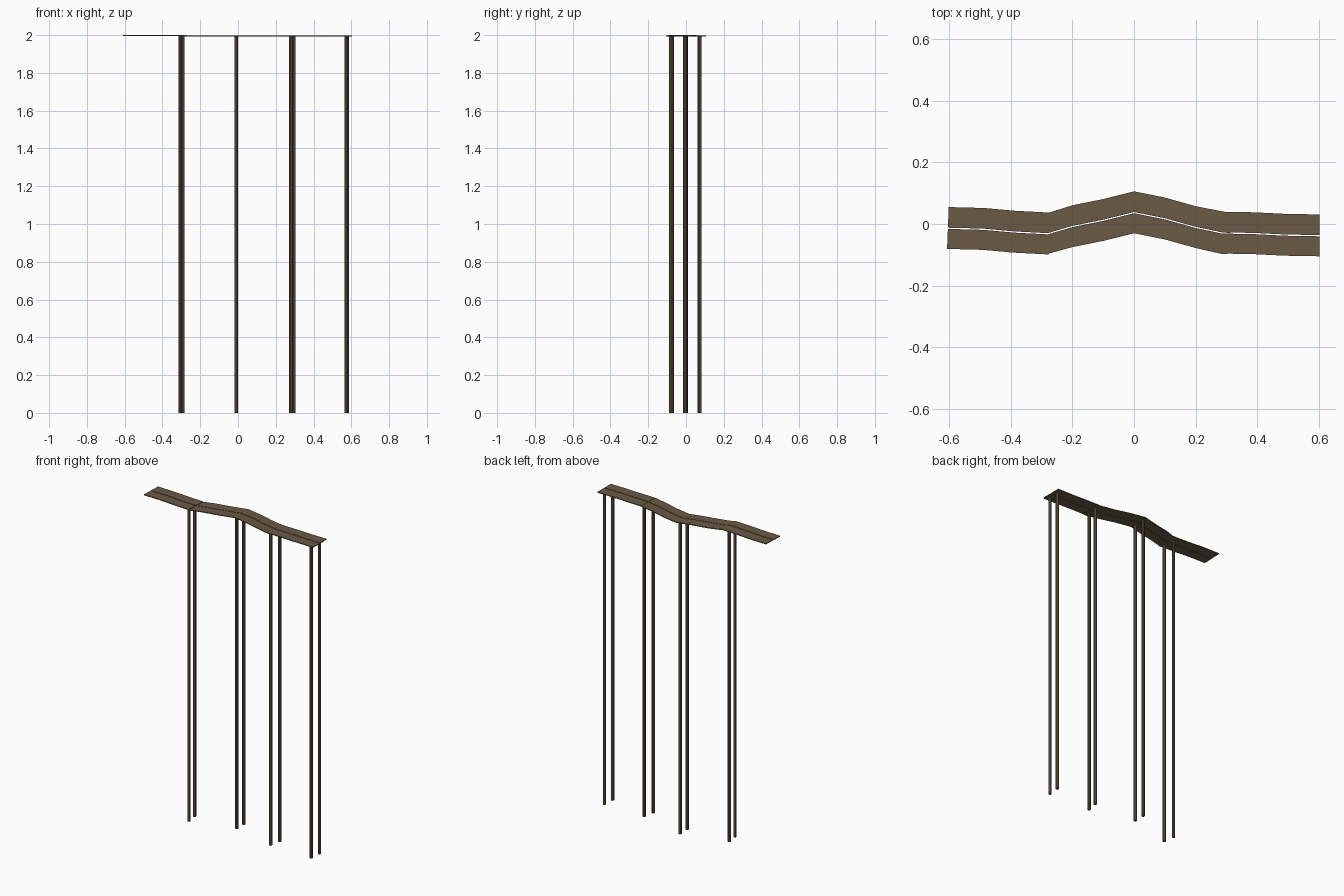
import bpy, bmesh

if "Cube" in bpy.data.objects:
    bpy.data.objects.remove(bpy.data.objects["Cube"])

wood = bpy.data.materials.new("weathered_wood")
wood.diffuse_color = (0.145, 0.102, 0.06, 1)
wood.use_nodes = True
wood.node_tree.nodes["Principled BSDF"].inputs["Base Color"].default_value = wood.diffuse_color


def finish(name, bm):
    bmesh.ops.recalc_face_normals(bm, faces=bm.faces)
    me = bpy.data.meshes.new(name)
    bm.to_mesh(me)
    bm.free()
    me.materials.append(wood)
    ob = bpy.data.objects.new(name, me)
    bpy.context.collection.objects.link(ob)


def plank(name, path, lo, hi, top, thick=0.005):
    """Thin board following a centre path of (x, y, skew), between y offsets lo and hi."""
    bm = bmesh.new()
    rings = []
    for x, y, skew in path:
        rings.append([bm.verts.new((x + skew * o, y + o, z))
                      for o, z in ((lo, top), (hi, top), (hi, top - thick), (lo, top - thick))])
    for a, b in zip(rings, rings[1:]):
        for i in range(4):
            j = (i + 1) % 4
            bm.faces.new((a[i], a[j], b[j], b[i]))
    bm.faces.new(rings[0])
    bm.faces.new(rings[-1])
    finish(name, bm)


def post(name, x, y, radius=0.0098, height=1.996):
    bm = bmesh.new()
    bmesh.ops.create_cone(bm, cap_ends=True, segments=8, radius1=radius,
                          radius2=radius, depth=height)
    bmesh.ops.translate(bm, verts=bm.verts, vec=(x, y, height / 2))
    finish(name, bm)


# four walkway sections, each two boards side by side
sections = [
    (2.000, [(-0.605, -0.014, 0.04), (-0.49, -0.017, 0.04), (-0.39, -0.026, 0.04), (-0.275, -0.032, 0.04)]),
    (1.997, [(-0.278, -0.031, 0.08), (-0.20, -0.008, 0), (-0.10, 0.012, 0), (0, 0.037, 0)]),
    (1.997, [(0, 0.037, 0), (0.10, 0.017, 0), (0.20, -0.011, 0), (0.29, -0.030, 0.1), (0.312, -0.031, 0.12)]),
    (1.998, [(0.285, -0.029, 0), (0.39, -0.031, 0), (0.49, -0.036, 0), (0.603, -0.038, 0)]),
]
for n, (top, path) in enumerate(sections, 1):
    plank(f"back_board_{n}", path, 0.002, 0.069, top)
    plank(f"front_board_{n}", path, -0.067, -0.002, top)

# pairs of tall support posts
pairs = [((-0.293, -0.075), (-0.304, -0.003)),
         ((-0.009, 0.001), (-0.009, 0.072)),
         ((0.281, -0.073), (0.295, -0.001)),
         ((0.573, -0.080), (0.579, -0.007))]
for n, (front, back) in enumerate(pairs, 1):
    post(f"front_post_{n}", *front)
    post(f"back_post_{n}", *back)
